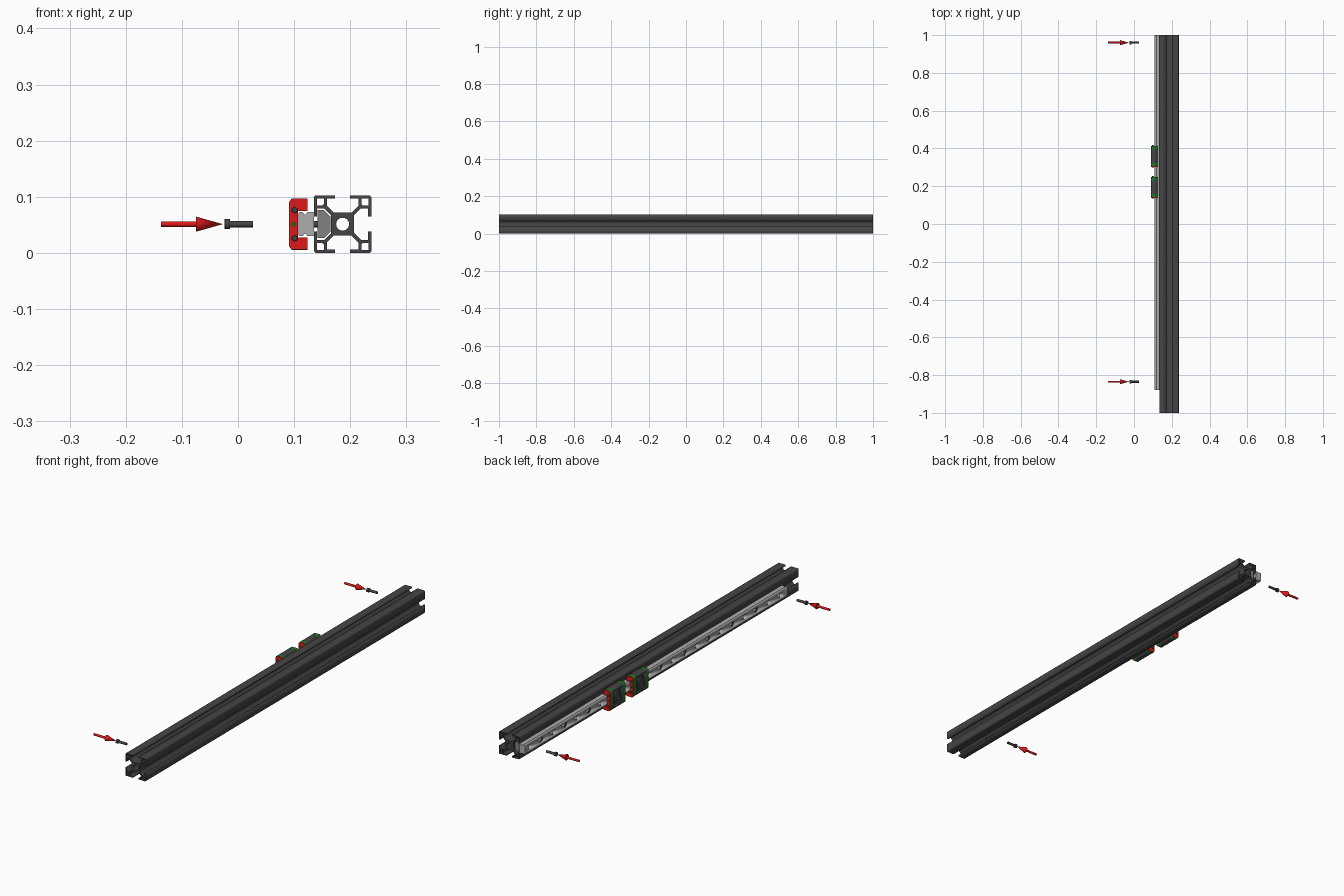
import bpy, bmesh, math
from mathutils import Matrix, Vector

if "Cube" in bpy.data.objects:
    bpy.data.objects.remove(bpy.data.objects["Cube"])

CX, CZ = 0.1865, 0.0512          # axis of the slotted beam
HOLES = [0.96 - i * 1.795 / 21 for i in range(22)]


def material(name, rgb):
    m = bpy.data.materials.new(name)
    m.diffuse_color = (*rgb, 1)
    m.use_nodes = True
    m.node_tree.nodes["Principled BSDF"].inputs["Base Color"].default_value = m.diffuse_color
    return m


DARK = material("dark_metal", (0.06, 0.06, 0.06))
STEEL = material("steel", (0.42, 0.42, 0.42))
GREY = material("mid_grey", (0.22, 0.22, 0.22))
RED = material("red", (0.75, 0.01, 0.01))
GREEN = material("green", (0.01, 0.2, 0.02))


def prism(name, loops, y0, y1, mat):
    """Extrude filled (x, z) loops along y; inner loops become holes."""
    cu = bpy.data.curves.new(name, 'CURVE')
    cu.dimensions, cu.fill_mode, cu.extrude = '2D', 'BOTH', (y1 - y0) / 2
    for loop in loops:
        s = cu.splines.new('POLY')
        s.points.add(len(loop) - 1)
        for p, (x, z) in zip(s.points, loop):
            p.co = (x, z, 0, 1)
        s.use_cyclic_u = True
    ob = bpy.data.objects.new(name, cu)
    bpy.context.collection.objects.link(ob)
    bpy.ops.object.select_all(action='DESELECT')
    ob.select_set(True)
    bpy.context.view_layer.objects.active = ob
    bpy.ops.object.convert(target='MESH')
    ob = bpy.context.view_layer.objects.active
    ob.data.transform(Matrix.Translation((0, (y0 + y1) / 2, 0)) @ Matrix.Rotation(math.pi / 2, 4, 'X'))
    ob.data.materials.clear()
    ob.data.materials.append(mat)
    return ob


def lathe(name, profile, spots, mat, axis='X', seg=24):
    """Revolve (along, radius) profile about an axis, one copy per spot."""
    bm = bmesh.new()
    turn = Matrix.Rotation(math.pi / 2, 4, 'Z') if axis == 'Y' else Matrix()
    for spot in spots:
        vs = [bm.verts.new((a, r, 0)) for a, r in profile]
        es = [bm.edges.new(p) for p in zip(vs, vs[1:])]
        geo = bmesh.ops.spin(bm, geom=vs + es, cent=(0, 0, 0), axis=(1, 0, 0),
                             angle=2 * math.pi, steps=seg, use_duplicate=False)
        new = [v for v in bm.verts if not v.tag]
        for v in new:
            v.co = (turn @ v.co) + Vector(spot)
            v.tag = True
    bmesh.ops.remove_doubles(bm, verts=bm.verts, dist=1e-5)
    bmesh.ops.recalc_face_normals(bm, faces=bm.faces)
    me = bpy.data.meshes.new(name)
    bm.to_mesh(me)
    bm.free()
    me.materials.append(mat)
    ob = bpy.data.objects.new(name, me)
    bpy.context.collection.objects.link(ob)
    bpy.ops.object.select_all(action='DESELECT')
    ob.select_set(True)
    bpy.context.view_layer.objects.active = ob
    bpy.ops.object.shade_smooth_by_angle(angle=math.radians(35))
    return ob


def cut(ob, cutter):
    """Subtract the cutter and remove it."""
    m = ob.modifiers.new("holes", 'BOOLEAN')
    m.operation, m.object, m.solver = 'DIFFERENCE', cutter, 'EXACT'
    bpy.context.view_layer.objects.active = ob
    bpy.ops.object.modifier_apply(modifier=m.name)
    bpy.data.objects.remove(cutter)


def mirrored(half):
    """Close a half outline (x, +z) by mirroring across the rail axis."""
    return [(x, CZ + z) for x, z in half] + [(x, CZ - z) for x, z in reversed(half)]


def four(points):
    """Repeat a list of points around the beam axis by quarter turns."""
    out = []
    for k in range(4):
        c, s = ((1, 0), (0, 1), (-1, 0), (0, -1))[k]
        out.append([(CX + x * c - z * s, CZ + x * s + z * c) for x, z in points])
    return out


# slotted beam: one eighth of the outline, reflected then turned
eighth = [(.0205, .016), (.0325, .028), (.0455, .028), (.0455, .0135),
          (.051, .0135), (.051, .0485)]
quarter = eighth + [(b, a) for a, b in reversed(eighth)]
outline = sum(four(quarter), [])
corner_holes = four([(.0335, .036), (.036, .0335), (.046, .0335), (.046, .046), (.0335, .046)])
bore = [(CX + .0115 * math.cos(a), CZ + .0115 * math.sin(a))
        for a in (i * math.tau / 32 for i in range(32))]
prism("slotted_beam", [outline, bore] + corner_holes, -1, 1, DARK)

# guide rail with waisted sides and counterbored holes
rail = prism("guide_rail", [mirrored([(.108, .0195), (.110, .0215), (.115, .0215), (.118, .0175),
                                      (.121, .0175), (.124, .0215), (.1355, .0215)])],
             -0.88, 1.0, STEEL)
cut(rail, lathe("rail_hole_cutter", [(.10, 0), (.10, .0115), (.122, .0115), (.122, .0065),
                                     (.145, .0065), (.145, 0)],
                [(0, y, CZ) for y in HOLES], DARK))

# socket bolts: two pulled out at the ends, the others seated in the rail
bolt = [(-.018, 0), (-.018, .004), (-.024, .005), (-.024, .0085), (-.0235, .009),
        (-.014, .009), (-.014, .0055), (.027, .0055), (.027, 0)]
ENDS = (HOLES[0], HOLES[-1])
SEATED = HOLES[1:-1:2]
for y in ENDS:
    lathe("loose_bolt", bolt, [(0, y, CZ)], DARK)
lathe("seated_bolts", bolt, [(.136, y, CZ) for y in SEATED], DARK)

# slot nuts under the bolts
for y in list(ENDS) + SEATED:
    prism("slot_nut", [mirrored([(.1415, .025), (.153, .025), (.1645, .014)])],
          y - .03, y + .03, GREY)

# direction arrows
for y in ENDS:
    lathe("arrow", [(-.137, 0), (-.137, .005), (-.075, .005), (-.075, .0135), (-.027, 0)],
          [(0, y, CZ)], RED)


def carriage_outline(grow=0.0):
    return [mirrored([(.091 - grow, .039), (.096, .0455 + grow), (.124, .0455 + grow),
                      (.124, .0235), (.107, .0235)])]


# two carriages: body, green end blocks, red seals with screws
for yc in (0.358, 0.194):
    body = prism("carriage_body", carriage_outline(), yc - .036, yc + .036, DARK)
    cut(body, lathe("mount_hole_cutter", [(.085, 0), (.085, .005), (.101, .005), (.101, 0)],
                    [(0, yc + dy, CZ + dz) for dy in (-.022, .022) for dz in (-.031, .031)],
                    DARK, seg=16))
    for side in (-1, 1):
        def span(a, b):
            return sorted((yc + side * a, yc + side * b))
        prism("carriage_end_block", carriage_outline(.0004), *span(.036, .051), GREEN)
        prism("carriage_seal", carriage_outline(), *span(.051, .056), RED)
        lathe("seal_screws", [(-.004, 0), (-.004, .0055), (.0015, .0055), (.0025, .0045), (.0025, 0)]
              if side > 0 else [(.004, 0), (.004, .0055), (-.0015, .0055), (-.0025, .0045), (-.0025, 0)],
              [(.101, yc + side * .056, CZ + dz) for dz in (-.025, .025)], DARK, 'Y', 16)
        lathe("grease_plug", [(-.003, 0), (-.003, .004), (.003, .004), (.003, 0)],
              [(.099, yc + side * .056, CZ)], GREEN, 'Y', 16)
